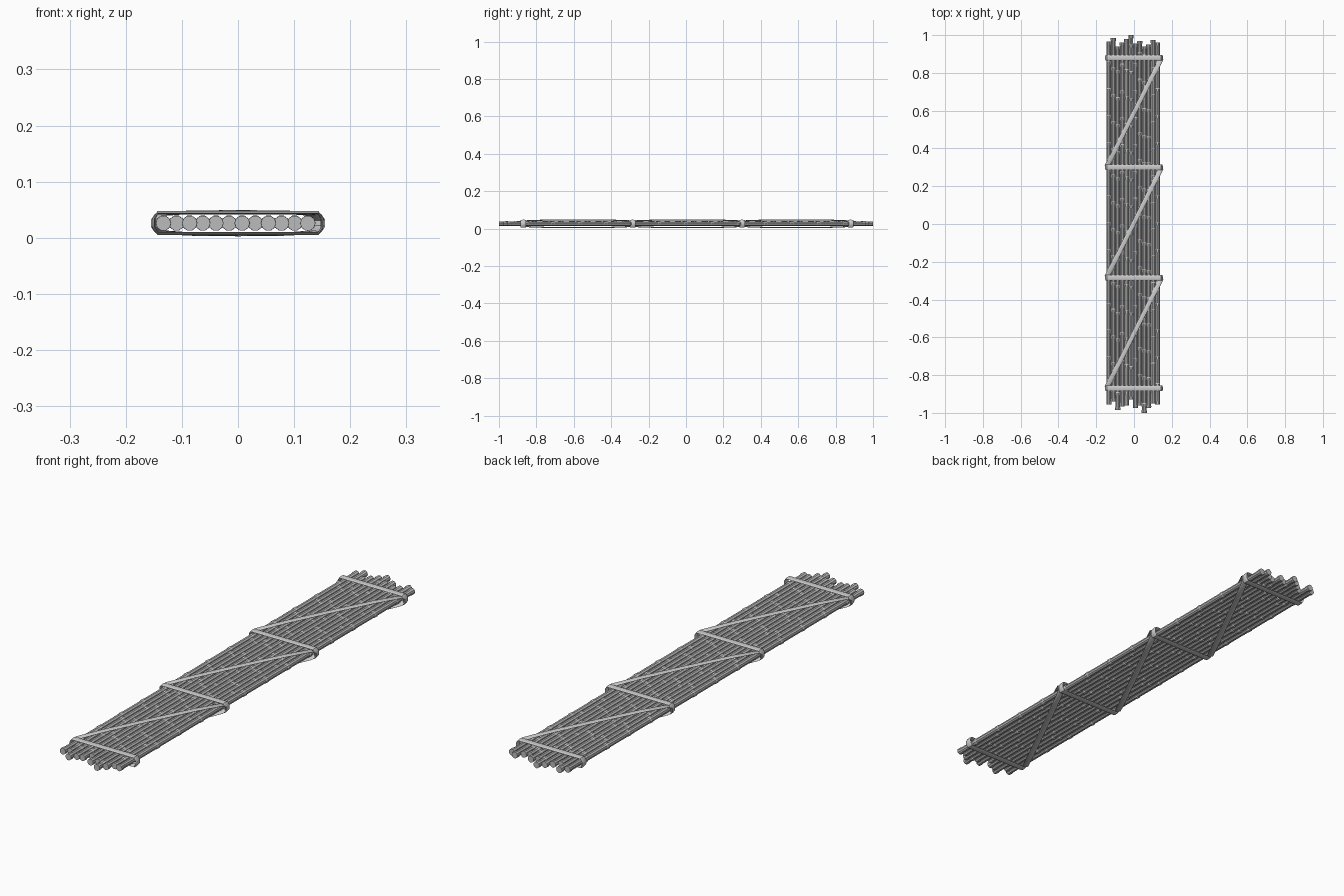
import bpy, bmesh, math, random

if "Cube" in bpy.data.objects:
    bpy.data.objects.remove(bpy.data.objects["Cube"])

random.seed(4)
ZC = 0.026
R_POLE, R_NODE = 0.0120, 0.0139


def grey(name, v):
    m = bpy.data.materials.new(name)
    m.diffuse_color = (v, v, v, 1)
    m.use_nodes = True
    m.node_tree.nodes["Principled BSDF"].inputs["Base Color"].default_value = m.diffuse_color
    return m


BAMBOO, ROPE = grey("bamboo", 0.5), grey("rope", 0.55)


def finish(name, bm, mat, angle):
    bmesh.ops.recalc_face_normals(bm, faces=bm.faces)
    me = bpy.data.meshes.new(name)
    bm.to_mesh(me)
    bm.free()
    me.materials.append(mat)
    ob = bpy.data.objects.new(name, me)
    bpy.context.collection.objects.link(ob)
    bpy.ops.object.select_all(action='DESELECT')
    ob.select_set(True)
    bpy.context.view_layer.objects.active = ob
    bpy.ops.object.shade_smooth_by_angle(angle=math.radians(angle))
    return ob


def skin(bm, rings, closed):
    n = len(rings[0])
    pairs = list(zip(rings, rings[1:]))
    if closed:
        pairs.append((rings[-1], rings[0]))
    for a, b in pairs:
        for i in range(n):
            j = (i + 1) % n
            bm.faces.new((a[i], a[j], b[j], b[i]))
    if not closed:
        bm.faces.new(rings[0])
        bm.faces.new(rings[-1])


# Bamboo pole: faceted revolved profile with a raised ring at every node
def pole(name, x, y0, y1, nodes, sides=10):
    prof = [(y0, R_NODE - 0.0004), (y0 + 0.012, R_NODE), (y0 + 0.018, R_POLE)]
    for y in nodes:
        if y0 + 0.04 < y < y1 - 0.04:
            prof += [(y - 0.009, R_POLE), (y - 0.006, R_NODE),
                     (y + 0.006, R_NODE), (y + 0.009, R_POLE)]
    prof += [(y1 - 0.018, R_POLE), (y1 - 0.012, R_NODE), (y1, R_NODE - 0.0004)]
    bm = bmesh.new()
    rings = []
    for y, r in prof:
        rings.append([bm.verts.new((x + r * math.cos(t), y, ZC + r * math.sin(t)))
                      for t in (2 * math.pi * i / sides for i in range(sides))])
    skin(bm, rings, False)
    return finish(name, bm, BAMBOO, 20)


# Rope loop: rounded strap section swept around a path mirrored in x and z
def lashing(name, quarter, width, thick, loc, angle=0.0, sides=10):
    top = quarter + [(-x, z) for x, z in reversed(quarter) if x > 0]
    path = top + [(x, -z) for x, z in reversed(top)]
    bm = bmesh.new()
    rings = []
    n = len(path)
    for k, (px, pz) in enumerate(path):
        ax, az = path[k - 1]
        bx, bz = path[(k + 1) % n]
        tx, tz = bx - ax, bz - az
        length = math.hypot(tx, tz)
        nx, nz = tz / length, -tx / length
        ring = []
        for i in range(sides):
            t = 2 * math.pi * i / sides
            d = thick / 2 * math.sin(t)
            ring.append(bm.verts.new((px + nx * d, width / 2 * math.cos(t), pz + nz * d)))
        rings.append(ring)
    skin(bm, rings, True)
    ob = finish(name, bm, ROPE, 40)
    ob.location = loc
    ob.rotation_euler[2] = angle
    return ob


# Row of twelve poles with uneven ends
back = [.965, .985, .94, .96, .98, 1, .955, .97, .94, .95, .975, .96]
front = [.955, .94, .985, .965, .96, .93, .975, .96, 1, .975, .95, .955]
for i in range(12):
    off = random.uniform(-0.06, 0.06) if 0 < i < 11 else 0
    nodes = [off + 0.142 * k for k in range(-7, 8)]
    pole(f"bamboo_pole_{i + 1}", -0.133 + 0.0234 * i, -front[i], back[i], nodes)

# Straight bands across the poles
bands = [-0.87, -0.285, 0.30, 0.88]
for i, y in enumerate(bands):
    lashing(f"rope_band_{i + 1}", [(0.150, 0.008), (0.143, 0.0185), (0, 0.0185)],
            0.029, 0.006, (0, y, ZC))

# Diagonal loops linking neighbouring bands, top and bottom
for i, (a, b) in enumerate(zip(bands, bands[1:])):
    dx, dy = 0.288, b - a - 0.01
    half = math.hypot(dx, dy) / 2
    lashing(f"rope_diagonal_{i + 1}",
            [(half, 0.006), (half - 0.014, 0.0155), (half * 0.6, 0.0195), (0, 0.0205)],
            0.025, 0.006, (0, (a + b) / 2, ZC), math.atan2(dy, dx))
